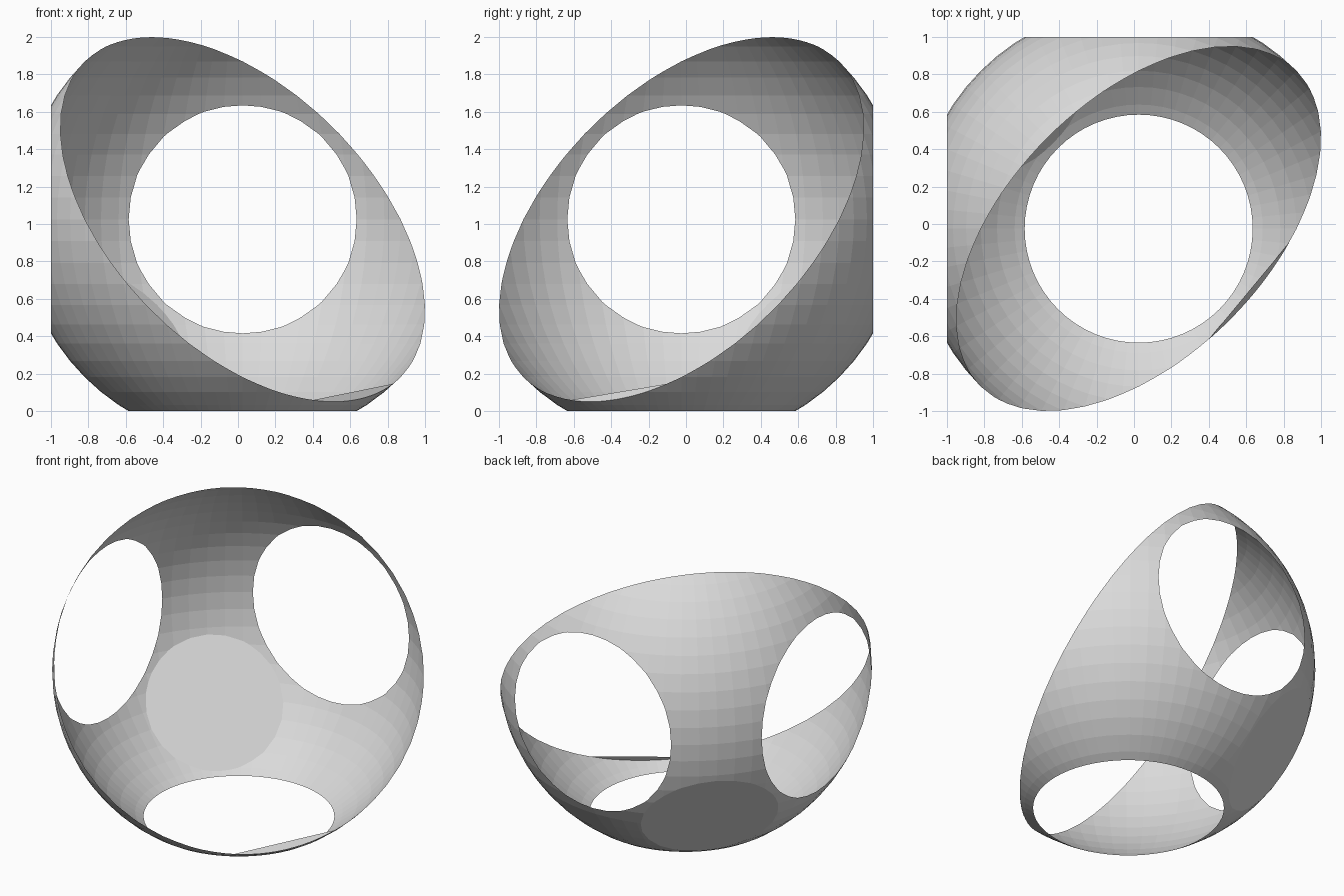
import bpy
import bmesh
from mathutils import Vector

RADIUS = 1.194
CENTRE = Vector((0.025, -0.025, 1.025))
HOLE_DISTANCE = 1.025     # planes slicing the three round openings
FLAT_DISTANCE = 1.107     # plane of the filled flat at the base of the bowl
AXIS = Vector((1, -1, 1)).normalized()   # direction the bowl opens

cube = bpy.data.objects.get("Cube")
if cube:
    bpy.data.objects.remove(cube, do_unlink=True)

grey = bpy.data.materials.new("light_grey")
grey.use_nodes = True
grey.diffuse_color = (0.7, 0.7, 0.7, 1)
grey.node_tree.nodes["Principled BSDF"].inputs["Base Color"].default_value = (0.7, 0.7, 0.7, 1)


def add_object(name, bm):
    mesh = bpy.data.meshes.new(name)
    bm.to_mesh(mesh)
    bm.free()
    mesh.materials.append(grey)
    obj = bpy.data.objects.new(name, mesh)
    obj.location = CENTRE
    bpy.context.collection.objects.link(obj)
    return obj


def slice_off(bm, normal, distance):
    """Remove everything beyond a plane and return the cut edges."""
    geom = bm.verts[:] + bm.edges[:] + bm.faces[:]
    cut = bmesh.ops.bisect_plane(bm, geom=geom, dist=1e-5, plane_co=normal * distance,
                                 plane_no=normal, clear_outer=True)
    return [e for e in cut["geom_cut"] if isinstance(e, bmesh.types.BMEdge)]


# Bowl: half of a faceted sphere with three open slices and one closed flat
bm = bmesh.new()
bmesh.ops.create_uvsphere(bm, u_segments=64, v_segments=32, radius=RADIUS)
slice_off(bm, AXIS, 0)
for direction in ((-1, 0, 0), (0, 1, 0), (0, 0, -1)):
    slice_off(bm, Vector(direction), HOLE_DISTANCE)
base_edges = slice_off(bm, -AXIS, FLAT_DISTANCE)
bmesh.ops.contextual_create(bm, geom=base_edges)
bmesh.ops.recalc_face_normals(bm, faces=bm.faces[:])
add_object("bowl_shell", bm)

# Rim sliver: flat segment between the low part of the rim and its chord
start = Vector((0.375, -0.595, -0.97)).normalized()
end = Vector((0.805, -0.075, -0.88)).normalized()
bm = bmesh.new()
steps = 12
arc = [bm.verts.new(start.slerp(end, i / steps) * RADIUS) for i in range(steps + 1)]
bm.faces.new(arc)
add_object("rim_sliver", bm)
